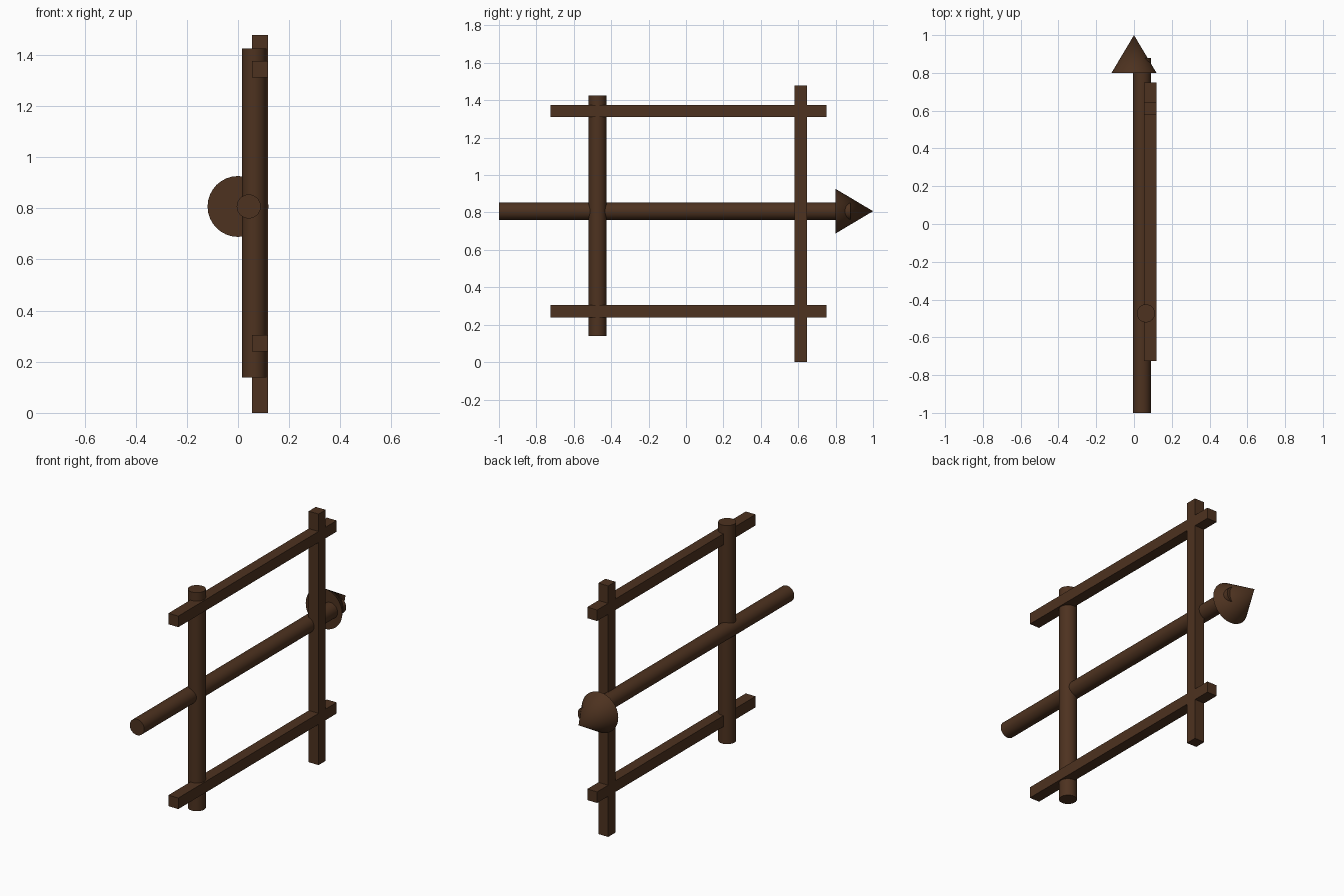
import bpy
from math import radians

if "Cube" in bpy.data.objects:
    bpy.data.objects.remove(bpy.data.objects["Cube"])

wood = bpy.data.materials.new("dark_wood")
wood.diffuse_color = (0.075, 0.032, 0.014, 1)
wood.use_nodes = True
wood.node_tree.nodes["Principled BSDF"].inputs["Base Color"].default_value = wood.diffuse_color


def finish(name, smooth=False):
    ob = bpy.context.object
    ob.name = name
    ob.data.materials.append(wood)
    bpy.ops.object.transform_apply(location=False, rotation=True, scale=True)
    if smooth:
        bpy.ops.object.shade_smooth_by_angle(angle=radians(35))


def beam(name, center, size):
    bpy.ops.mesh.primitive_cube_add(size=1, location=center)
    bpy.context.object.scale = size
    finish(name)


def pole(name, center, radius, length, rot=(0, 0, 0)):
    bpy.ops.mesh.primitive_cylinder_add(vertices=32, radius=radius, depth=length,
                                        location=center, rotation=rot)
    finish(name, True)


# Square upright and two horizontal rails
beam("square_post", (0.086, 0.614, 0.739), (0.064, 0.066, 1.478))
for name, z in (("lower_rail", 0.272), ("upper_rail", 1.343)):
    beam(name, (0.086, 0.013, z), (0.064, 1.474, 0.065))

# Round upright
pole("round_post", (0.063, -0.473, 0.782), 0.048, 1.287)

# Pointed pole: shaft pokes slightly through the side of its off-centre tip
pole("pole_shaft", (0.042, -0.06, 0.807), 0.047, 1.88, (radians(-90), 0, 0))
bpy.ops.mesh.primitive_cone_add(vertices=32, radius1=0.119, radius2=0, depth=0.2,
                                location=(0, 0.9, 0.807), rotation=(radians(-90), 0, 0))
finish("pole_tip", True)
